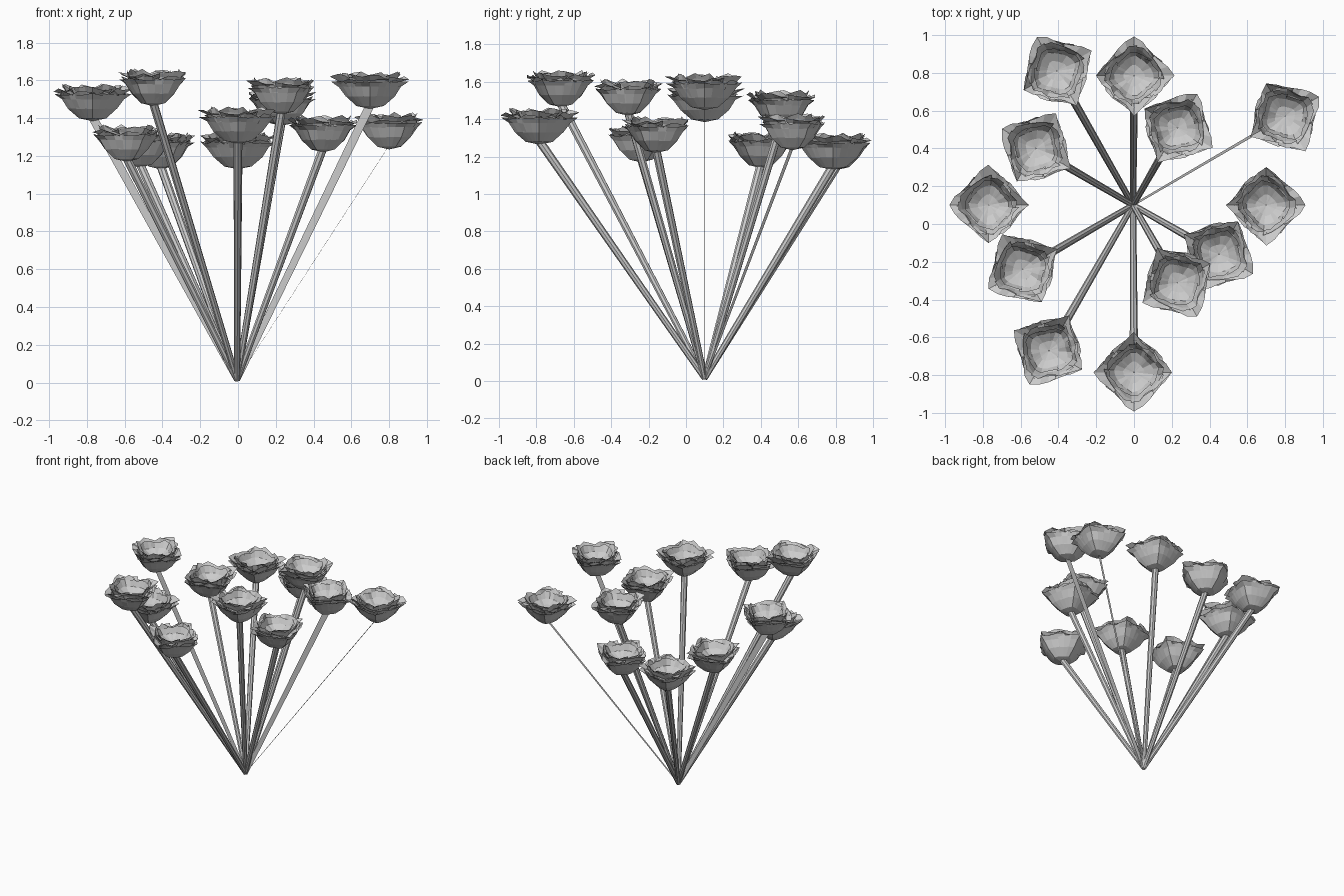
import bpy, bmesh, math, random
from mathutils import Vector

if "Cube" in bpy.data.objects:
    bpy.data.objects.remove(bpy.data.objects["Cube"])

random.seed(4)
ROOT = Vector((-0.005, 0.1, 0.015))

# head x, y, bottom z, azimuth in degrees, stem style
HEADS = [
    (-0.41, 0.81, 1.13, 120, "round"), (0.0, 0.785, 1.13, 90, "round"),
    (0.23, 0.51, 1.36, 60, "round"), (0.80, 0.57, 1.235, 30, "thin"),
    (-0.52, 0.40, 1.14, 150, "round"), (-0.77, 0.1, 1.385, 180, "flat"),
    (0.70, 0.1, 1.45, 0, "flat"), (-0.59, -0.24, 1.17, 210, "round"),
    (0.45, -0.16, 1.22, -30, "round"), (0.23, -0.31, 1.42, -60, "round"),
    (-0.45, -0.67, 1.465, 240, "round"), (0.0, -0.785, 1.265, 270, "round"),
]


def add_petal(bm, az, spread, profile, jitter, tip):
    """Curved petal: profile rows (radius, height) swept around an arc."""
    cols, rows = 6, []
    for i, (r, z) in enumerate(profile):
        v = i / (len(profile) - 1)
        row = []
        for c in range(cols + 1):
            u = c / cols * 2 - 1
            a = az + u * spread
            # squarish outline with corners at 0, 90, 180, 270 degrees
            k = r / (abs(math.cos(a)) ** 1.3 + abs(math.sin(a)) ** 1.3) ** (1 / 1.3)
            j = jitter * v * v
            if i == len(profile) - 1:
                k += tip * (1 - abs(u)) ** 2
            k += random.uniform(-j, j)
            h = z + random.uniform(-j, j) * 1.4
            row.append(bm.verts.new((k * math.cos(a), k * math.sin(a), h)))
        rows.append(row)
    for lo, hi in zip(rows, rows[1:]):
        for c in range(cols):
            bm.faces.new((lo[c], lo[c + 1], hi[c + 1], hi[c]))


def make_head_mesh():
    bm = bmesh.new()
    layers = [
        # start angle, half spread, jitter, tip length, profile
        (0, 52, .005, .022, [(.004, 0), (.072, .014), (.13, .065), (.165, .115), (.182, .142)]),
        (45, 50, .010, .01, [(.004, .006), (.075, .025), (.132, .08), (.163, .13), (.183, .147)]),
        (0, 44, .013, .03, [(.004, .03), (.08, .05), (.138, .11), (.156, .15), (.178, .168)]),
        (40, 46, .013, .006, [(.004, .065), (.08, .08), (.133, .125), (.150, .16), (.160, .18)]),
        (10, 48, .008, .0, [(.002, .095), (.06, .105), (.11, .132), (.135, .172)]),
    ]
    for start, spread, jit, tip, prof in layers:
        for k in range(4):
            add_petal(bm, math.radians(start + 90 * k), math.radians(spread), prof, jit, tip)
    me = bpy.data.meshes.new("flower_head")
    bm.to_mesh(me)
    bm.free()
    return me


def make_stem(end, style):
    """Tapered eight-sided stem from the shared root to the flower."""
    d = (end - ROOT).normalized()
    side = d.cross(Vector((0, 0, 1))).normalized()
    up = side.cross(d)
    r0, r1 = 0.016, 0.023
    s1 = s2 = 1.0
    if style == "flat":      # ribbon-like stem, wide only in the upright plane
        s1 = 0.03
    elif style == "thin":    # narrow ribbon, edge-on from the front
        side = Vector((0, 1, 0))
        up = d.cross(side).normalized()
        s1, s2 = 0.4, 0.03
    bm = bmesh.new()
    rings = []
    for p, r in ((ROOT, r0), (end, r1)):
        ring = []
        for k in range(8):
            a = k * math.pi / 4
            ring.append(bm.verts.new(p + side * (r * s1 * math.cos(a)) + up * (r * s2 * math.sin(a))))
        rings.append(ring)
    for k in range(8):
        n = (k + 1) % 8
        bm.faces.new((rings[0][k], rings[0][n], rings[1][n], rings[1][k]))
    bm.faces.new(rings[0][::-1])
    bm.faces.new(rings[1])
    bmesh.ops.recalc_face_normals(bm, faces=bm.faces)
    me = bpy.data.meshes.new("stem")
    bm.to_mesh(me)
    bm.free()
    return me


# Bouquet: twelve heads fanned out on stems
head_mesh = make_head_mesh()
for x, y, z, az, style in HEADS:
    head = bpy.data.objects.new("flower_head", head_mesh)
    head.location = (x, y, z)
    head.rotation_euler = (0, 0, math.radians(az))
    bpy.context.collection.objects.link(head)
    stem = bpy.data.objects.new("stem", make_stem(Vector((x, y, z + 0.02)), style))
    bpy.context.collection.objects.link(stem)
